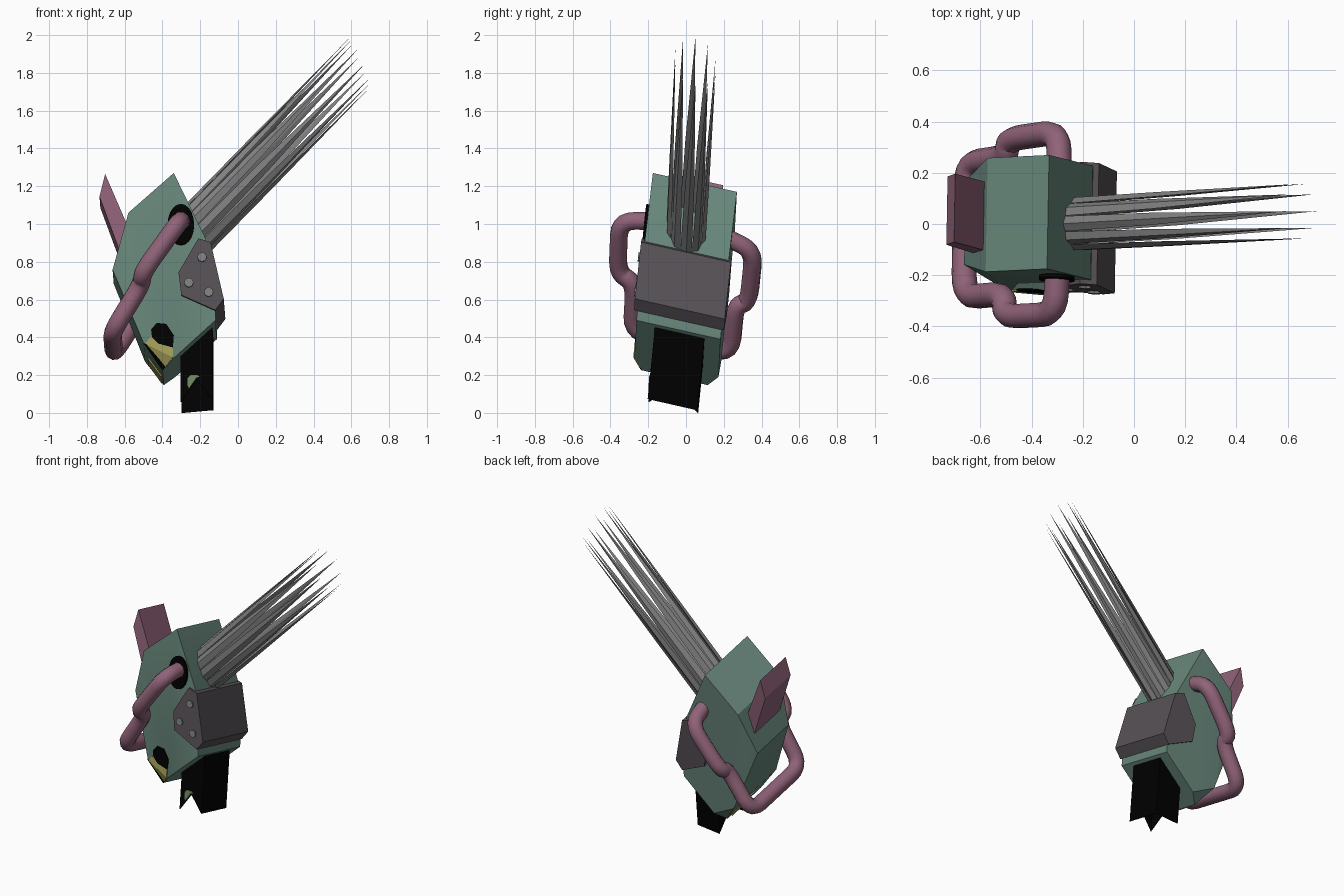
import bpy, bmesh, math
from mathutils import Vector

if "Cube" in bpy.data.objects:
    bpy.data.objects.remove(bpy.data.objects["Cube"])

def material(name, rgb):
    m = bpy.data.materials.new(name)
    m.diffuse_color = (*rgb, 1)
    m.use_nodes = True
    m.node_tree.nodes["Principled BSDF"].inputs["Base Color"].default_value = m.diffuse_color
    return m

GREEN = material("sage green", (0.14, 0.245, 0.20))
PINK = material("dusty pink", (0.28, 0.125, 0.19))
DARK = material("dark grey", (0.095, 0.083, 0.092))
STEEL = material("steel grey", (0.22, 0.22, 0.22))
BLACK = material("black", (0.0, 0.0, 0.0))
YELLOW = material("dull yellow", (0.38, 0.35, 0.10))
OLIVE = material("olive green", (0.16, 0.25, 0.12))

def P(x, z, s):
    """Point in the tilted frame: s runs from the near side (0) to the far side (1)."""
    return Vector((x + 0.008 * s, -0.316 + 0.1 * z - 0.04 * x + 0.445 * s, z - 0.1 * s))

def finish(name, bm, mat):
    bmesh.ops.recalc_face_normals(bm, faces=bm.faces)
    me = bpy.data.meshes.new(name)
    bm.to_mesh(me)
    bm.free()
    me.materials.append(mat)
    ob = bpy.data.objects.new(name, me)
    bpy.context.collection.objects.link(ob)
    return ob

def bridge(name, a, b, mat):
    """Closed solid between two matching loops."""
    bm = bmesh.new()
    va, vb = [bm.verts.new(p) for p in a], [bm.verts.new(p) for p in b]
    n = len(a)
    bm.faces.new(va)
    bm.faces.new(vb)
    for i in range(n):
        j = (i + 1) % n
        bm.faces.new((va[i], va[j], vb[j], vb[i]))
    return finish(name, bm, mat)

def prism(name, pts, s0, s1, mat):
    return bridge(name, [P(x, z, s0) for x, z in pts], [P(x, z, s1) for x, z in pts], mat)

# body: convex block with softened back edge and narrowed chin (x, z, inset at each side)
body_pts = [(-.34, 1.27, 0), (-.58, 1.06, 0), (-.665, .77, .12), (-.50, .37, 0),
            (-.40, .235, .1), (-.34, .29, 0), (-.12, .49, 0), (-.12, .55, 0), (-.17, .92, 0)]
bm = bmesh.new()
for x, z, i in body_pts:
    bm.verts.new(P(x, z, i))
    bm.verts.new(P(x, z, 1 - i * 1.2))
bmesh.ops.convex_hull(bm, input=bm.verts)
bmesh.ops.dissolve_limit(bm, angle_limit=0.02, verts=bm.verts, edges=bm.edges)
body = finish("body", bm, GREEN)
bpy.context.view_layer.objects.active = body
body.select_set(True)
bpy.ops.object.shade_smooth_by_angle(angle=math.radians(30))

# front clamp block with flat bolt heads on the near side
prism("clamp_block", [(-.21, .92), (-.145, .90), (-.075, .60), (-.12, .54), (-.30, .62), (-.315, .74)],
      -.04, 1.03, DARK)
for k, (x, z) in enumerate([(-.19, .82), (-.26, .685), (-.155, .635)]):
    head = [(x + .025 * math.cos(t * math.pi / 4), z + .025 * math.sin(t * math.pi / 4)) for t in range(8)]
    prism(f"bolt_{k}", head, -.06, -.035, STEEL)

# rear fin
prism("rear_fin", [(-.705, 1.285), (-.735, 1.165), (-.60, .80), (-.56, .95)], .2, .8, PINK)

# handle: open sleeve, with notched near and rear walls
X0, X1, S0, S1, TOP = -.305, -.137, .22, .81, .50
def foot(x):
    return .095 - .015 * (X1 - x) / (X1 - X0)
corners = [(X0, S0), (X1, S0), (X1, S1), (X0, S1)]
bm = bmesh.new()
low = [bm.verts.new(P(x, foot(x), s)) for x, s in corners]
high = [bm.verts.new(P(x, TOP, s)) for x, s in corners]
for i in range(4):
    j = (i + 1) % 4
    loop = [low[i]]
    if i in (0, 3):
        (xa, sa), (xb, sb) = corners[i], corners[j]
        xm = (xa + xb) / 2
        loop.append(bm.verts.new(P(xm, foot(xm) + .11, (sa + sb) / 2)))
    bm.faces.new(loop + [low[j], high[j], high[i]])
bm.faces.new(high)
sleeve = finish("handle", bm, BLACK)
wall = sleeve.modifiers.new("wall", "SOLIDIFY")
wall.thickness = .004

# painted patch beside the notch
patch = [(-.268, .165), (-.268, .205), (-.25, .222), (-.22, .222), (-.205, .212), (-.222, .207), (-.262, .148)]
prism("handle_patch", patch, S0 - .015, S0 - .001, OLIVE)

# spikes: ring of ten slim blades around a slanted oval
def oval(c, e1, e2, a, r=1.0):
    return Vector(c) + (Vector(e1) * math.cos(a) + Vector(e2) * math.sin(a)) * r

BASE = ((-.235, 0, .955), (.062, 0, -.115), (0, .1, -.02))
TIP = ((.655, .05, 1.865), (.06, 0, -.125), (0, .112, -.025))
for k in range(10):
    a = 2 * math.pi * k / 10
    tip = oval(*TIP, a)
    bm = bmesh.new()
    rings = []
    for t, w in ((0, 1), (.4, .8)):
        shift = (oval(*TIP, a) - oval(*BASE, a)) * t
        rings.append([bm.verts.new(oval(*BASE, a + d * w, 1 + (r - 1) * w) + shift)
                      for d, r in ((-.31, .98), (0, 1.08), (.31, .98), (0, .88))])
    bm.faces.new(rings[0])
    end = bm.verts.new(tip)
    for i in range(4):
        j = (i + 1) % 4
        bm.faces.new((rings[0][i], rings[0][j], rings[1][j], rings[1][i]))
        bm.faces.new((rings[1][i], rings[1][j], end))
    finish(f"spike_{k}", bm, STEEL)

# hose: one tube round the back, same route on both sides
half = [(-.30, 1.02, .05), (-.305, .985, -.33), (-.505, .71, -.31), (-.505, .68, -.1), (-.665, .42, -.09)]
route = [P(*h) for h in half] + [P(x, z, 1 - s - (.06 if s < -.2 else 0)) for x, z, s in reversed(half)]
pts = [route[0]]
for i in range(1, len(route) - 1):
    p, c, n = route[i - 1], route[i], route[i + 1]
    a = c + (p - c).normalized() * min(.1, (p - c).length * .48)
    b = c + (n - c).normalized() * min(.1, (n - c).length * .48)
    for j in range(6):
        t = j / 5
        pts.append(a * (1 - t) ** 2 + c * 2 * t * (1 - t) + b * t * t)
pts.append(route[-1])
cu = bpy.data.curves.new("hose", "CURVE")
cu.dimensions = "3D"
cu.bevel_depth = .049
cu.bevel_resolution = 3
cu.use_fill_caps = True
sp = cu.splines.new("POLY")
sp.points.add(len(pts) - 1)
for q, p in zip(sp.points, pts):
    q.co = (*p, 1)
sp.use_smooth = True
cu.materials.append(PINK)
bpy.context.collection.objects.link(bpy.data.objects.new("hose", cu))

# black socket disc where the hose enters the near side
disc = [(-.302 + .07 * math.cos(t * math.pi / 10), .995 + .108 * math.sin(t * math.pi / 10)) for t in range(20)]
prism("hose_socket", disc, -.035, 0.0, BLACK)

# painted eye plates, following the near side and its bevelled lower edge
def face_s(x, z):
    d = (-.08 * (x + .5) - .16 * (z - .37)) / .179
    return max(0, 1.316 * d)

def plate(name, outline, mat):
    bridge(name, [P(x, z, face_s(x, z) - .014) for x, z in outline],
           [P(x, z, face_s(x, z) + .004) for x, z in outline], mat)

plate("eye_upper", [(-.46, .44), (-.43, .475), (-.38, .47), (-.34, .41), (-.345, .345), (-.42, .365), (-.455, .40)], BLACK)
plate("eye_middle", [(-.465, .40), (-.455, .40), (-.42, .365), (-.345, .345), (-.345, .293), (-.49, .365)], YELLOW)
plate("eye_lower", [(-.485, .3625), (-.345, .2925), (-.385, .25), (-.41, .28)], YELLOW)
plate("eye_edge", [(-.50, .37), (-.485, .3625), (-.41, .28), (-.385, .25), (-.40, .235)], BLACK)
# yellow paint wrapping onto the rear lower face
prism("eye_wrap", [(-.475, .335), (-.405, .240), (-.411, .236), (-.481, .331)], .45, .8, YELLOW)
